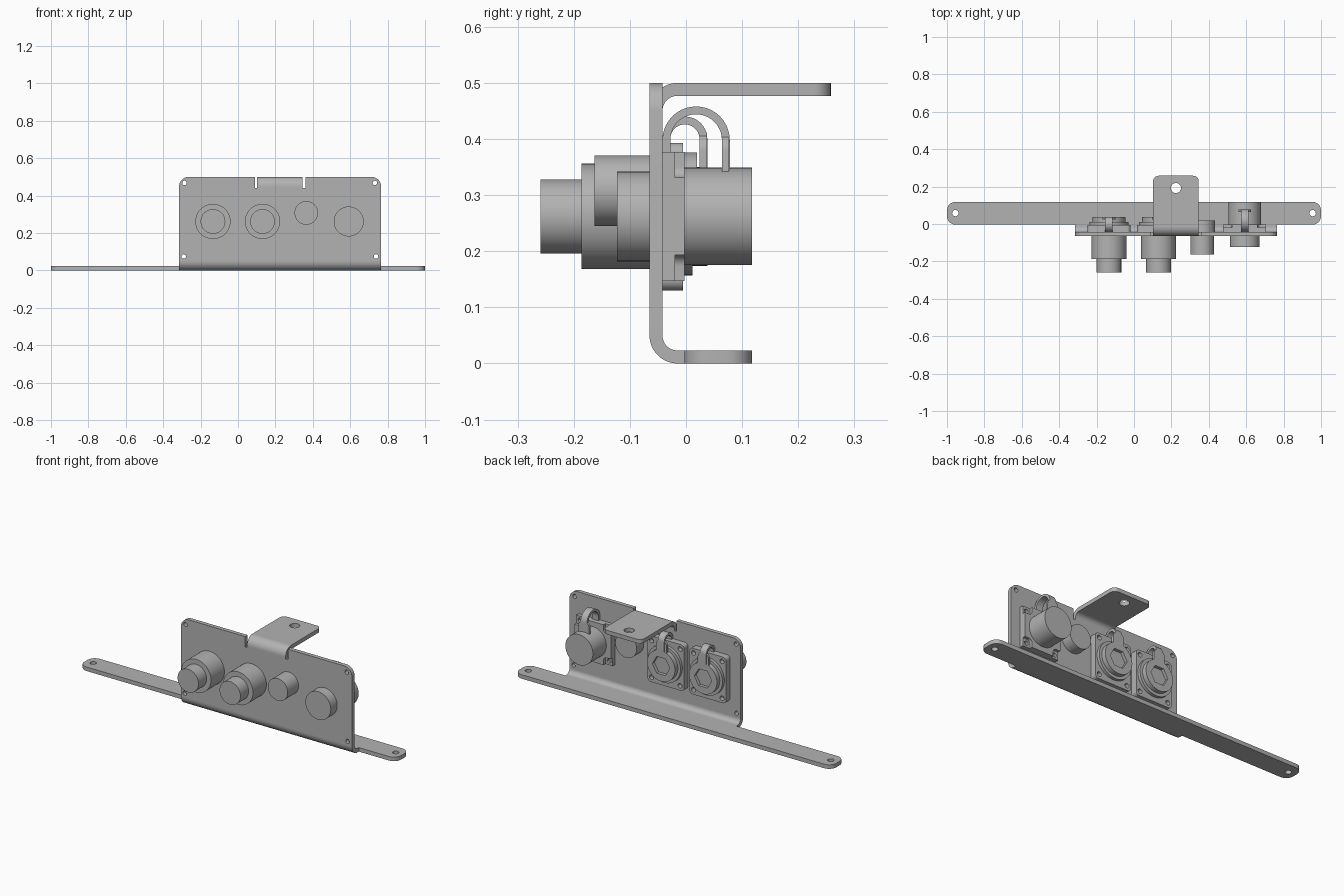
import bpy, bmesh
from math import sin, cos, radians, pi

if "Cube" in bpy.data.objects:
    bpy.data.objects.remove(bpy.data.objects["Cube"])

GREY = (0.45, 0.45, 0.45, 1)
metal = bpy.data.materials.new("plain grey metal")
metal.use_nodes = True
metal.diffuse_color = GREY
metal.node_tree.nodes["Principled BSDF"].inputs["Base Color"].default_value = GREY


def arc(u, v, r, a0, a1, n=12):
    steps = [radians(a0 + (a1 - a0) * i / n) for i in range(n + 1)]
    return [(u + r * cos(a), v + r * sin(a)) for a in steps]


def circle(u, v, r, n=48):
    return arc(u, v, r, 0, 360 - 360 / n, n - 1)


def box(u0, u1, v0, v1):
    return [(u0, v0), (u1, v0), (u1, v1), (u0, v1)]


def rounded(u0, u1, v0, v1, bl, br, tr, tl):
    """Rectangle with one radius per corner (0 keeps it square)."""
    pts = []
    for u, v, su, sv, r, a in ((u0, v0, 1, 1, bl, 180), (u1, v0, -1, 1, br, 270),
                               (u1, v1, -1, -1, tr, 0), (u0, v1, 1, -1, tl, 90)):
        pts += arc(u + su * r, v + sv * r, r, a, a + 90, 8) if r else [(u, v)]
    return pts


def prism(name, outline, axis, d0, d1):
    """Extrude a 2D outline along an axis from d0 to d1."""
    place = {"x": lambda u, v, d: (d, u, v),
             "y": lambda u, v, d: (u, d, v),
             "z": lambda u, v, d: (u, v, d)}[axis]
    bm = bmesh.new()
    a = [bm.verts.new(place(u, v, d0)) for u, v in outline]
    b = [bm.verts.new(place(u, v, d1)) for u, v in outline]
    bm.faces.new(a)
    bm.faces.new(b[::-1])
    for i in range(len(a)):
        j = (i + 1) % len(a)
        bm.faces.new((a[j], a[i], b[i], b[j]))
    bmesh.ops.recalc_face_normals(bm, faces=bm.faces)
    mesh = bpy.data.meshes.new(name)
    bm.to_mesh(mesh)
    bm.free()
    mesh.materials.append(metal)
    ob = bpy.data.objects.new(name, mesh)
    bpy.context.collection.objects.link(ob)
    return ob


def select(ob):
    bpy.ops.object.select_all(action="DESELECT")
    ob.select_set(True)
    bpy.context.view_layer.objects.active = ob


def cut(ob, cutters):
    """Subtract the cutters, then discard them."""
    for c in cutters:
        c.hide_render = True
        mod = ob.modifiers.new("cut", "BOOLEAN")
        mod.operation, mod.solver, mod.object = "DIFFERENCE", "EXACT", c
        select(ob)
        bpy.ops.object.modifier_apply(modifier=mod.name)
        bpy.data.objects.remove(c)


def holes(points, r, axis, d0, d1):
    return [prism("hole_cutter", circle(u, v, r, 24), axis, d0, d1) for u, v in points]


# Sheet metal bracket
LEFT, RIGHT, FRONT, BACK = -0.315, 0.765, -0.065, -0.042
panel = prism("front_panel", rounded(LEFT, RIGHT, 0.05, 0.5, 0, 0, 0.05, 0.05), "y", FRONT, BACK)
cut(panel, [prism("tab_gap_cutter", box(0.09, 0.36, 0.44, 0.6), "y", -0.2, 0.2)]
    + holes([(-0.286, 0.468), (0.732, 0.468), (-0.29, 0.075), (0.738, 0.075)], 0.012, "y", -0.2, 0.2))

prism("lower_bend", arc(-0.015, 0.05, 0.05, 180, 270) + [(-0.003, 0), (-0.003, 0.023)]
      + arc(-0.015, 0.05, 0.027, 270, 180), "x", LEFT, RIGHT)

strip = prism("mounting_strip", rounded(-1, 1, -0.003, 0.118, 0.045, 0.045, 0.045, 0.045), "z", 0, 0.023)
cut(strip, holes([(-0.955, 0.058), (0.955, 0.058)], 0.017, "z", -0.1, 0.1))

prism("tab_bend", [(FRONT, 0.44)] + arc(-0.015, 0.45, 0.05, 180, 90)
      + arc(-0.015, 0.45, 0.027, 90, 180) + [(BACK, 0.44)], "x", 0.102, 0.346)
tab = prism("top_tab", rounded(0.102, 0.346, -0.015, 0.258, 0, 0, 0.03, 0.03), "z", 0.477, 0.5)
cut(tab, holes([(0.224, 0.192)], 0.027, "z", 0.3, 0.7))


def strap(name, x, top, back, foot):
    """Arched cap retainer rising from the panel and dropping onto the cap."""
    r = (back - BACK) / 2
    cy, cz, t = BACK + r, top - r, 0.014
    prism(name, [(BACK, foot)] + arc(cy, cz, r, 180, 0, 20) + [(back, foot), (back - t, foot)]
          + arc(cy, cz, r - t, 0, 180, 20) + [(BACK + t, foot)], "x", x - 0.02, x + 0.02)
    prism(name + "_end", rounded(x - 0.034, x + 0.034, foot - 0.015, cz + 0.01, 0, 0, 0.03, 0.03),
          "y", back - t, back - 0.001)


# Two large sockets: stepped front barrel, flanged back with hex recess
Z = 0.262
for side, x in (("right", -0.134), ("centre", 0.131)):
    prism(side + "_socket_barrel", circle(x, Z, 0.094), "y", -0.186, FRONT)
    prism(side + "_socket_nose", circle(x, Z, 0.066), "y", -0.259, -0.186)
    flange = prism(side + "_socket_flange",
                   rounded(x - 0.115, x + 0.115, 0.13, 0.393, 0.02, 0.02, 0.02, 0.02), "y", BACK, -0.005)
    cut(flange, holes([(x + sx * 0.09, Z + sz * 0.105) for sx in (-1, 1) for sz in (-1, 1)],
                      0.013, "y", -0.03, 0.1))
    prism(side + "_socket_collar", circle(x, Z, 0.105), "y", -0.005, 0.012)
    cap = prism(side + "_socket_cap", circle(x, Z, 0.088), "y", 0.012, 0.038)
    cut(cap, [prism("hex_cutter", circle(x, Z, 0.055, 6), "y", 0.02, 0.1)])
    strap(side + "_socket_strap", x, 0.44, 0.038, 0.345)

# Small button
prism("button_front", circle(0.365, 0.308, 0.063), "y", -0.163, FRONT)
prism("button_nut", circle(0.365, 0.308, 0.068), "y", BACK, 0.02)

# Outlet with a long capped back
x = 0.592
prism("outlet_nose", circle(x, Z, 0.08), "y", -0.123, FRONT)
h, n = 0.115, 0.069
base = prism("outlet_flange", box(x - h, x + h, Z - h, Z + h), "y", BACK, -0.003)
corners = [(sx, sz) for sx in (-1, 1) for sz in (-1, 1)]
pockets = []
for sx, sz in corners:
    us, vs = sorted((x + sx * n, x + sx * 0.2)), sorted((Z + sz * n, Z + sz * 0.2))
    radii = [0.02 if (a, b) == (sx, sz) else 0 for a, b in ((1, 1), (-1, 1), (-1, -1), (1, -1))]
    pockets.append(prism("pocket_cutter", rounded(*us, *vs, *radii), "y", -0.02, 0.05))
cut(base, pockets + holes([(x + sx * 0.092, Z + sz * 0.092) for sx, sz in corners], 0.012, "y", -0.035, 0.05))
prism("outlet_cap", circle(x, Z, 0.087), "y", -0.003, 0.118)
strap("outlet_strap", x, 0.458, 0.078, 0.335)

# Smooth round surfaces, keep sharp edges
for ob in bpy.context.collection.objects:
    if ob.type == "MESH" and metal.name in ob.data.materials:
        select(ob)
        bpy.ops.object.shade_smooth_by_angle(angle=pi / 6)
